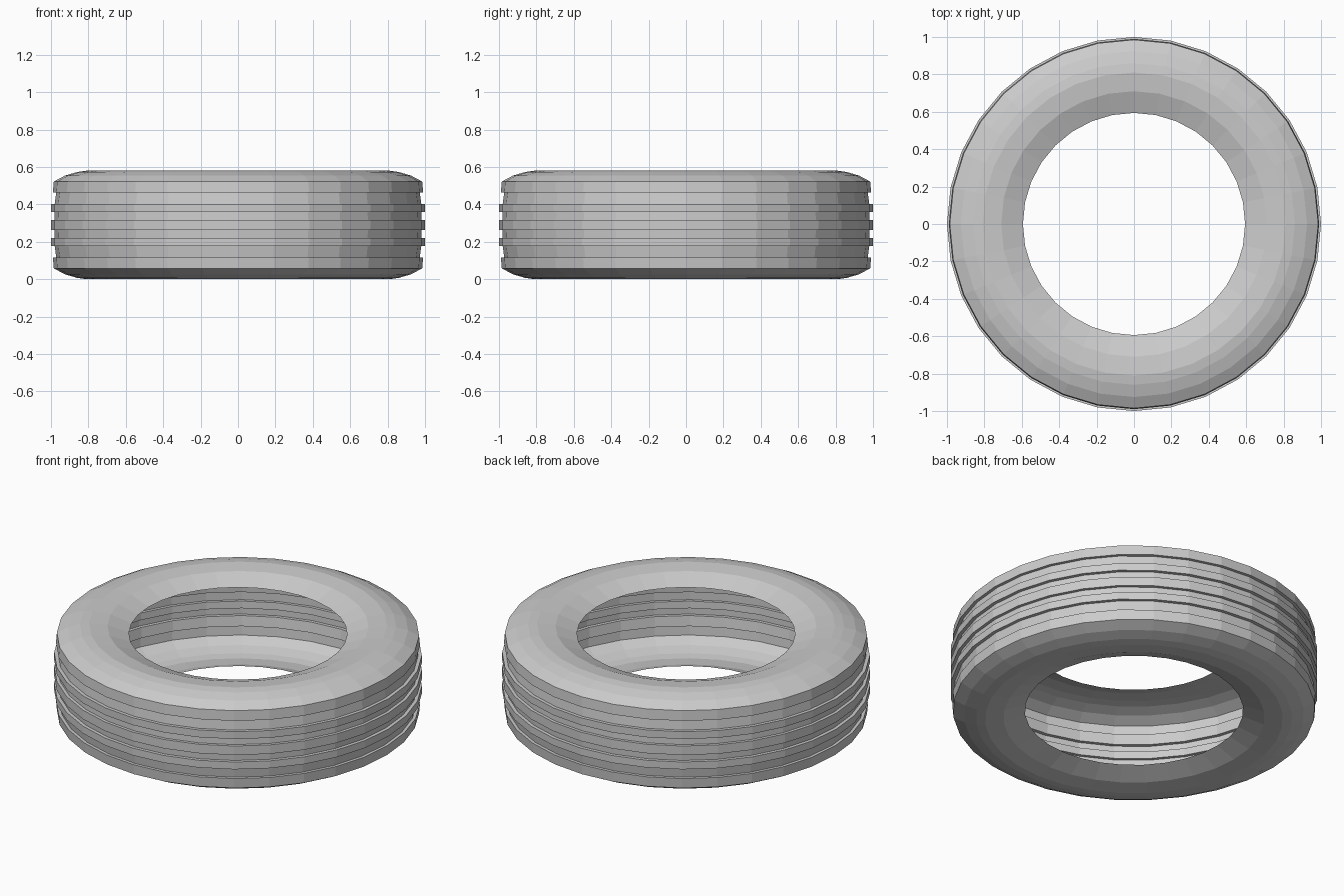
import bpy
import bmesh
from math import cos, sin, tau

SIDES = 32
HALF = 0.29

old = bpy.data.objects.get("Cube")
if old:
    bpy.data.objects.remove(old, do_unlink=True)

# Rubber colour
rubber = bpy.data.materials.new("grey rubber")
rubber.use_nodes = True
colour = (0.6, 0.6, 0.6, 1)
rubber.diffuse_color = colour
rubber.node_tree.nodes["Principled BSDF"].inputs["Base Color"].default_value = colour

# Upper half of the section as (radius, height above middle): bead, sidewall, shoulder
upper = [(0.594, 0.236), (0.71, 0.28), (0.81, HALF), (0.86, 0.283), (0.925, 0.264), (0.985, 0.232)]

# Tread ribs, outermost first: (rib radius, groove radius, rib top, rib bottom)
ribs = [(0.99, 0.972, 0.232, 0.173), (1.0, 0.98, 0.113, 0.069)]
for rib, groove, top, bottom in ribs:
    if upper[-1][1] != top:
        upper += [(groove, top), (rib, top)]
    upper += [(rib, bottom), (groove, bottom)]

# Half of the middle rib
upper += [(0.982, 0.027), (1.0, 0.027)]

# Mirror the section about the middle and spin it into an open shell
section = upper + [(r, -h) for r, h in reversed(upper)]
bm = bmesh.new()
rings = []
for r, h in section:
    rings.append([bm.verts.new((r * cos(tau * i / SIDES), r * sin(tau * i / SIDES), h + HALF))
                  for i in range(SIDES)])
for a, b in zip(rings, rings[1:]):
    for i in range(SIDES):
        j = (i + 1) % SIDES
        bm.faces.new((a[i], b[i], b[j], a[j]))

mesh = bpy.data.meshes.new("tyre")
bm.to_mesh(mesh)
bm.free()
mesh.materials.append(rubber)
tyre = bpy.data.objects.new("tyre", mesh)
bpy.context.collection.objects.link(tyre)
